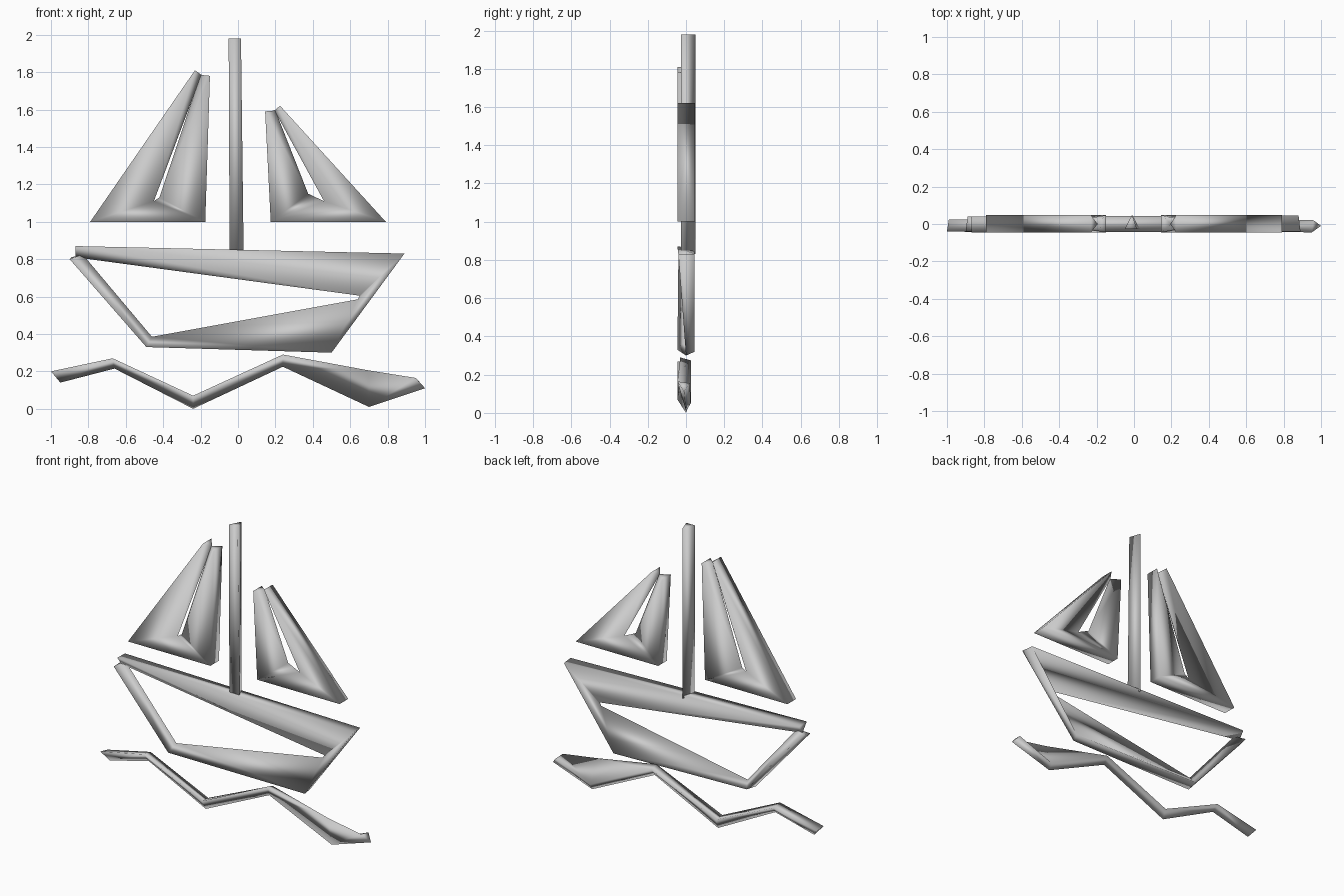
import bpy
import bmesh

grey = bpy.data.materials.new("plain grey")
grey.diffuse_color = (0.6, 0.6, 0.6, 1)


def tube(name, *strands):
    """Three-sided bar: each strand is one long edge given as (x, y, z) points."""
    bm = bmesh.new()
    rows = [[bm.verts.new(p) for p in s] for s in strands]
    for a, b in zip(rows, rows[1:] + rows[:1]):
        for i in range(len(a) - 1):
            bm.faces.new((a[i], a[i + 1], b[i + 1], b[i]))
    bm.faces.new([r[0] for r in rows])
    bm.faces.new([r[-1] for r in rows])
    bmesh.ops.triangulate(bm, faces=bm.faces[:])
    bmesh.ops.recalc_face_normals(bm, faces=bm.faces[:])
    for f in bm.faces:
        f.smooth = True
    mesh = bpy.data.meshes.new(name)
    bm.to_mesh(mesh)
    bm.free()
    mesh.materials.append(grey)
    obj = bpy.data.objects.new(name, mesh)
    bpy.context.collection.objects.link(obj)
    return obj


def flat(points, y):
    """Lift (x, z) points to depth y."""
    return [(x, y, z) for x, z in points]


# Mast: flat side to the front, ridge at the back
tube("mast",
     [(-0.05, -0.027, 1.98), (-0.045, -0.027, 0.84)],
     [(0.015 + 0.001, -0.027, 1.98), (0.03, -0.027, 0.84)],
     [(-0.01, 0.05, 1.98), (-0.01, 0.05, 0.83)])

# Sails: triangular loops whose inner edge closes to a dished centre
sails = {
    "left_sail": ([(-0.15, 1.78), (-0.175, 1.0), (-0.79, 1.0), (-0.23, 1.81)],
                  [(-0.20, 1.785), (-0.42, 1.13), (-0.45, 1.11), (-0.195, 1.785)]),
    "right_sail": ([(0.145, 1.59), (0.175, 1.0), (0.79, 1.0), (0.225, 1.62)],
                   [(0.20, 1.595), (0.375, 1.15), (0.46, 1.11), (0.195, 1.595)]),
}
for name, (outer, inner) in sails.items():
    tube(name, flat(outer, -0.045), flat(outer, 0.047), flat(inner, 0.0))

# Hull: loop of bars, widened toward the right end
tube("hull",
     [(-0.87, -0.045, 0.87), (0.89, -0.04, 0.83), (0.50, 0.0, 0.30),
      (-0.49, -0.045, 0.33), (-0.90, -0.04, 0.80)],
     [(-0.87, 0.04, 0.865), (0.88, 0.045, 0.83), (0.51, 0.045, 0.32),
      (-0.48, 0.04, 0.34), (-0.89, 0.04, 0.81)],
     [(-0.87, 0.0, 0.81), (0.65, -0.01, 0.605), (0.64, -0.01, 0.585),
      (-0.46, 0.0, 0.385), (-0.83, 0.0, 0.825)])

# Wave: zigzag bar with a web across the last trough
tube("wave",
     [(-1.0, -0.04, 0.20), (-0.67, -0.045, 0.27), (-0.24, -0.045, 0.07),
      (0.24, -0.03, 0.29), (0.70, -0.04, 0.205), (0.95, -0.045, 0.165)],
     [(-0.99, 0.025, 0.19), (-0.67, 0.025, 0.26), (-0.24, 0.025, 0.065),
      (0.24, 0.025, 0.275), (0.70, 0.025, 0.05), (0.96, 0.02, 0.155)],
     [(-0.95, -0.01, 0.14), (-0.66, -0.01, 0.215), (-0.24, 0.0, 0.0),
      (0.24, -0.01, 0.225), (0.70, 0.0, 0.01), (1.0, -0.01, 0.11)])
